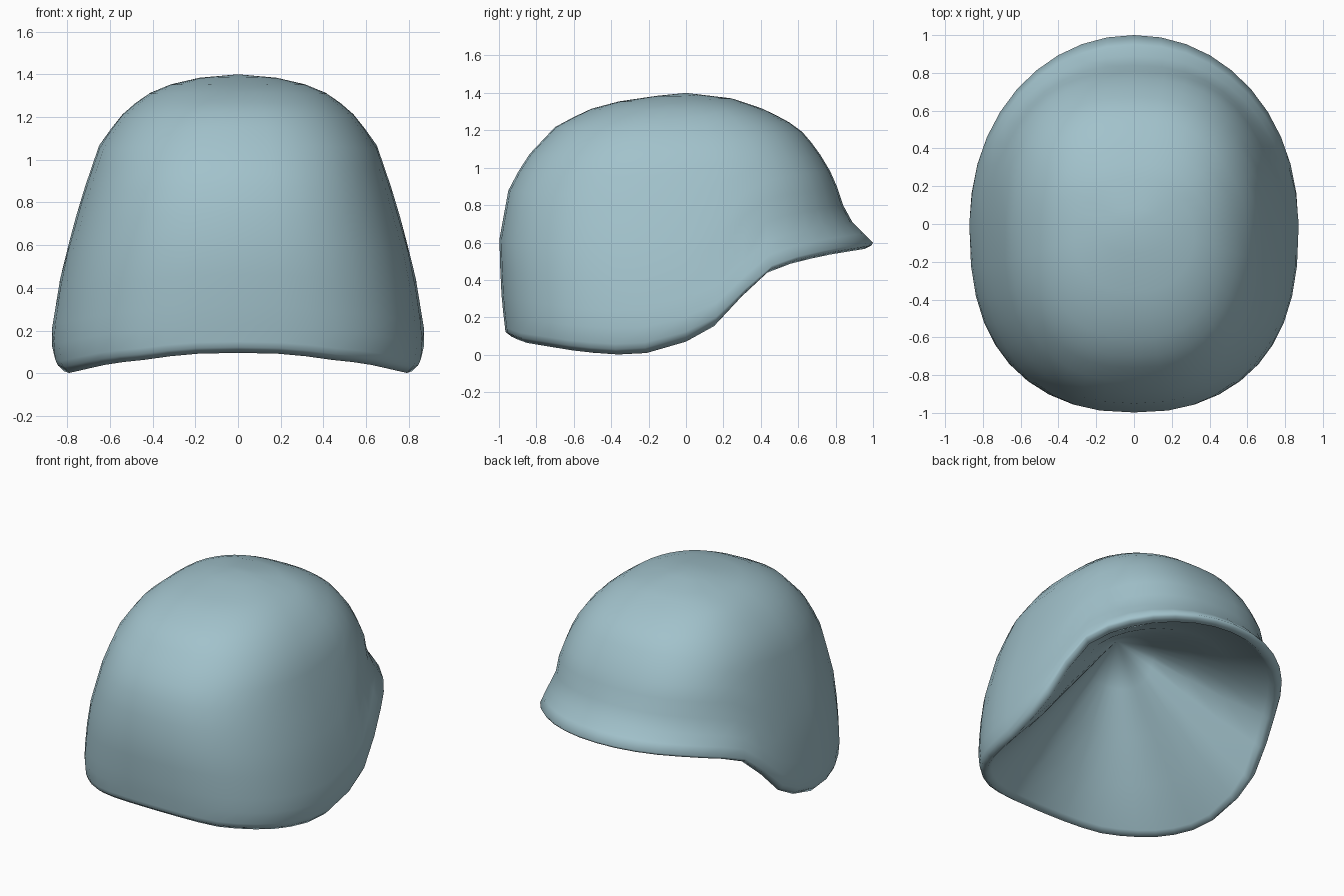
import bpy, bmesh
from math import sin, cos, pi

if "Cube" in bpy.data.objects:
    bpy.data.objects.remove(bpy.data.objects["Cube"])

SEGS = 40


def interp(table, v):
    """Piecewise linear lookup in a list of (key, value) pairs."""
    if v <= table[0][0]:
        return table[0][1]
    for (a, p), (b, q) in zip(table, table[1:]):
        if v <= b:
            return p + (q - p) * (v - a) / (b - a)
    return table[-1][1]


# Lower edge height along y
RIM = [(-.96, .10), (-.88, .065), (-.6, .02), (-.4, .0), (-.2, .01), (0, .07),
       (.13, .13), (.25, .25), (.39, .41), (.5, .47), (.75, .53), (1, .57)]
# Radius against height fraction (0 = rim, 1 = crown) for face end, sides and peak end
FRONT = [(0, .95), (.02, .965), (.15, .985), (.39, 1), (.6, .95), (.73, .86),
         (.86, .70), (.93, .53), (.977, .30), (1, 0)]
SIDE = [(0, .84), (.04, .87), (.1, .872), (.34, .82), (.42, .785), (.51, .755), (.62, .71),
        (.75, .65), (.85, .555), (.925, .44), (.962, .33), (.988, .18), (1, 0)]
PEAK = [(0, .975), (.02, .99), (.04, 1), (.1, .95), (.17, .89), (.28, .84), (.46, .79),
        (.64, .70), (.78, .60), (.89, .43), (.964, .25), (1, 0)]
ROWS = [.02, .04, .1, .17, .28, .4, .5, .6, .68, .75, .81, .86, .9, .935, .965, .988]


def shell_point(f, i):
    a = 2 * pi * i / SEGS
    c, s = cos(a), sin(a)
    # squarish plan, rounder only around the peak's flared edge
    p = 1 - .2 * min(1, f / .4) if s > 1e-6 else .8

    def power(v, q):
        return (1 if v > 0 else -1) * abs(v) ** q if abs(v) > 1e-6 else 0

    end = PEAK if s > 0 else FRONT
    rim_p = 1 if s > 1e-6 else .8
    rim = interp(RIM, interp(end, 0) * power(s, rim_p))
    z = rim + f * (1.4 - rim)
    # above the flared edge the side profile follows true height
    true_f = (z - .07) / 1.33
    g = f + (true_f - f) * min(1, f / .25)
    return interp(SIDE, g) * power(c, p), interp(end, f) * power(s, p), z


bm = bmesh.new()


def ring(points):
    return [bm.verts.new(p) for p in points]


def bridge(lower, upper):
    for i in range(SEGS):
        j = (i + 1) % SEGS
        bm.faces.new((lower[i], lower[j], upper[j], upper[i]))


def fan(loop, tip):
    v = bm.verts.new(tip)
    for i in range(SEGS):
        bm.faces.new((loop[i], loop[(i + 1) % SEGS], v))


# Outer shell
edge = [shell_point(0, i) for i in range(SEGS)]
outer = [ring(shell_point(f, i) for i in range(SEGS)) for f in ROWS]
for lo, hi in zip(outer, outer[1:]):
    bridge(lo, hi)
fan(outer[-1], (0, 0, 1.4))

# Rolled lip turning inwards
lip = ring((x * .98, y * .98, z) for x, y, z in edge)
inner = ring((x * .945, y * .945, z + .03) for x, y, z in edge)
bridge(lip, outer[0])
bridge(inner, lip)

# Hollow inside, drawn up to a single point
TIP = (0, -.17, 1.0)
last = inner
for t in (.25, .5, .75):
    r = (1 - t) * .945
    nxt = ring((x * r + TIP[0] * t, y * r + TIP[1] * t, z + (TIP[2] - z) * t)
               for x, y, z in edge)
    bridge(nxt, last)
    last = nxt
fan(last, TIP)

bmesh.ops.recalc_face_normals(bm, faces=bm.faces)
for face in bm.faces:
    face.smooth = True
mesh = bpy.data.meshes.new("helmet_shell")
bm.to_mesh(mesh)
bm.free()
helmet = bpy.data.objects.new("helmet_shell", mesh)
bpy.context.collection.objects.link(helmet)

# Blue-grey paint
paint = bpy.data.materials.new("blue_grey")
paint.diffuse_color = (.36, .54, .60, 1)
paint.use_nodes = True
paint.node_tree.nodes["Principled BSDF"].inputs["Base Color"].default_value = paint.diffuse_color
mesh.materials.append(paint)
